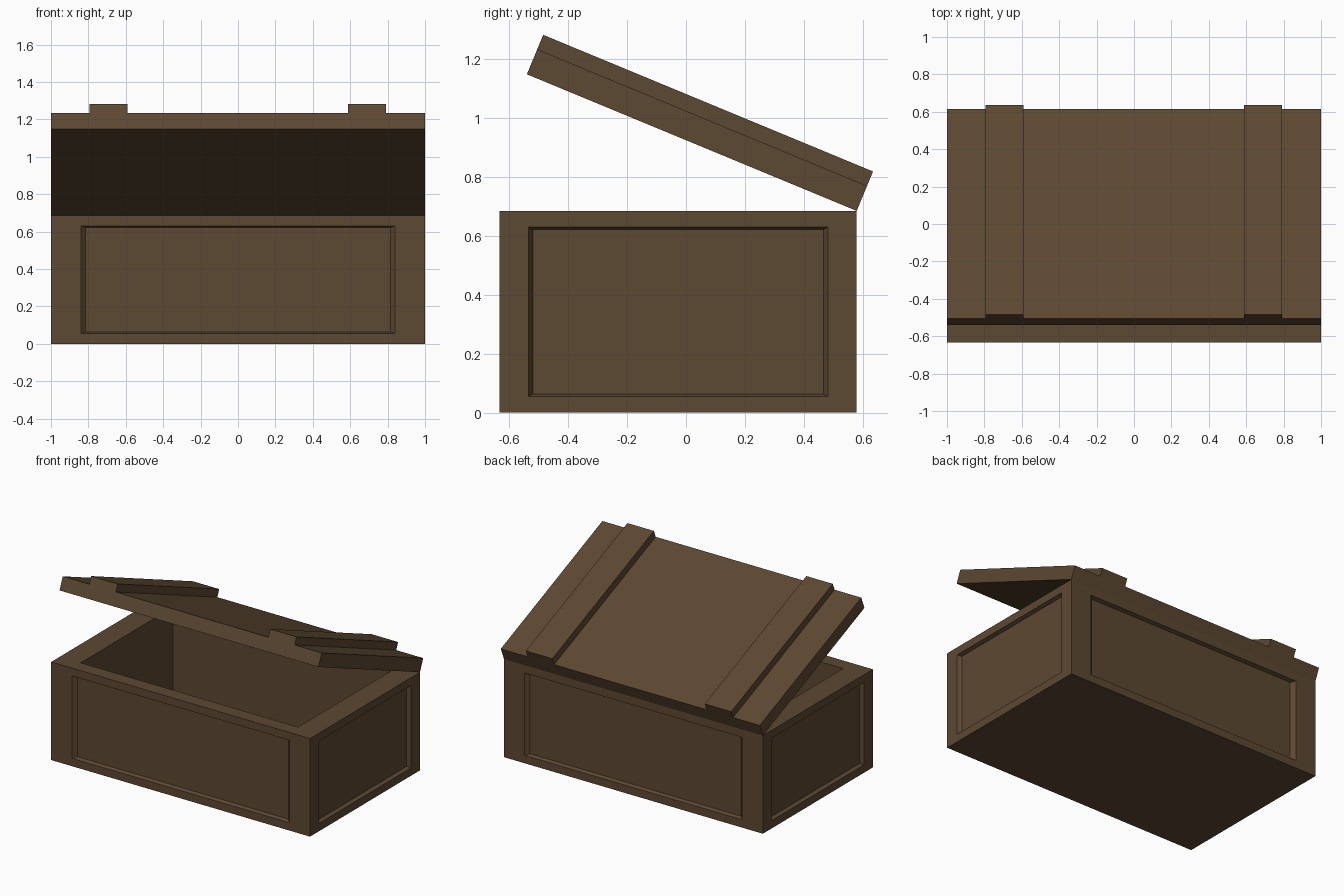
import bpy, bmesh, math
from mathutils import Matrix, Vector

if "Cube" in bpy.data.objects:
    bpy.data.objects.remove(bpy.data.objects["Cube"])

wood = bpy.data.materials.new("dark_brown_wood")
wood.diffuse_color = (0.108, 0.065, 0.032, 1)
wood.use_nodes = True
wood.node_tree.nodes["Principled BSDF"].inputs["Base Color"].default_value = wood.diffuse_color

BACK, DEPTH, HEIGHT = 0.58, 1.213, 0.685
MARGIN = 0.84                      # frame scale shared by panels and opening
HINGE = Matrix.Translation((0, BACK, HEIGHT)) @ Matrix.Rotation(math.radians(-22.5), 4, 'X')


def box_mesh(lo, hi):
    lo, hi = Vector(lo), Vector(hi)
    bm = bmesh.new()
    bmesh.ops.create_cube(bm, size=1)
    bmesh.ops.scale(bm, vec=hi - lo, verts=bm.verts)
    bmesh.ops.translate(bm, vec=(lo + hi) / 2, verts=bm.verts)
    bm.normal_update()
    return bm


def finish(bm, name, matrix=Matrix()):
    bmesh.ops.recalc_face_normals(bm, faces=bm.faces)
    me = bpy.data.meshes.new(name)
    bm.to_mesh(me)
    bm.free()
    me.materials.append(wood)
    ob = bpy.data.objects.new(name, me)
    ob.matrix_world = matrix
    bpy.context.collection.objects.link(ob)


def step(bm, face, scale, normal, sink):
    """Extrude a face, scale it about its centre and sink it along its normal."""
    new = bmesh.ops.extrude_discrete_faces(bm, faces=[face])["faces"][0]
    c = new.calc_center_median()
    for v in new.verts:
        v.co = c + (v.co - c) * scale - normal * sink
    return new


# Crate body: hollow top, recessed panel on each of the four sides
bm = box_mesh((-1, BACK - DEPTH, 0), (1, BACK, HEIGHT))
for face, n in [(f, f.normal.copy()) for f in bm.faces]:
    if n.z < -0.5:
        continue
    frame = step(bm, face, MARGIN, n, 0)
    if n.z > 0.5:
        step(bm, frame, 1, n, 0.625)
    else:
        step(bm, frame, 0.97, n, 0.025)
finish(bm, "crate_body")

# Half-open lid hinged at the top back edge
finish(box_mesh((-1, -DEPTH, 0), (1, 0, 0.092)), "lid", HINGE)

# Two battens across the lid
for side, x in (("left", -0.692), ("right", 0.69)):
    finish(box_mesh((x - 0.102, -DEPTH, 0.092), (x + 0.102, 0, 0.145)), side + "_batten", HINGE)
